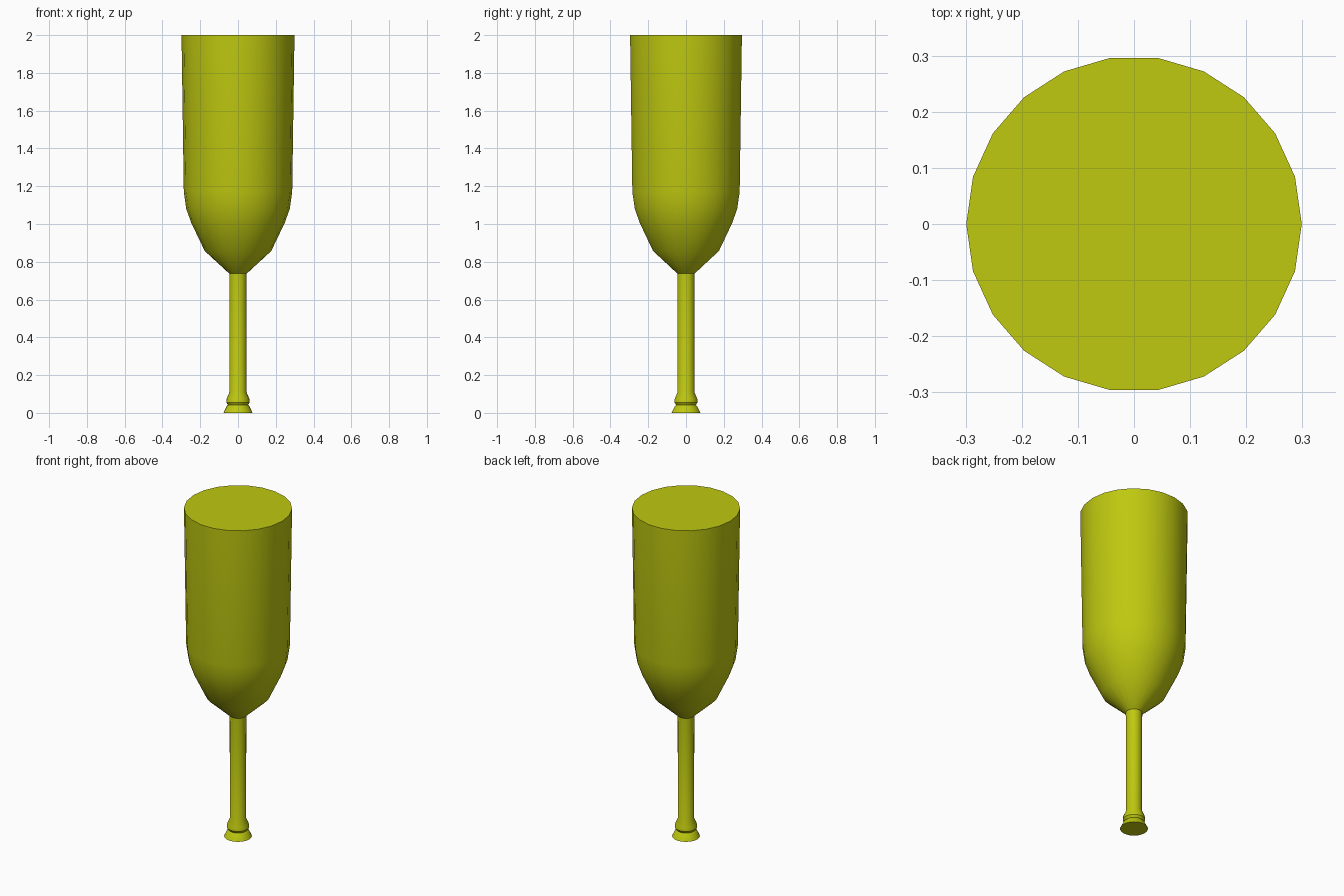
import bpy, bmesh, math

if "Cube" in bpy.data.objects:
    bpy.data.objects.remove(bpy.data.objects["Cube"])

SIDES = 22

mat = bpy.data.materials.new("yellow_green")
mat.diffuse_color = (0.52, 0.58, 0.005, 1)
mat.use_nodes = True
mat.node_tree.nodes["Principled BSDF"].inputs["Base Color"].default_value = mat.diffuse_color


def lathe(name, profile):
    """Closed solid of revolution from (radius, z) rings, bottom to top."""
    bm = bmesh.new()
    rings = []
    for r, z in profile:
        rings.append([bm.verts.new((r * math.cos(2 * math.pi * i / SIDES),
                                    r * math.sin(2 * math.pi * i / SIDES), z))
                      for i in range(SIDES)])
    for a, b in zip(rings, rings[1:]):
        for i in range(SIDES):
            j = (i + 1) % SIDES
            bm.faces.new((a[i], a[j], b[j], b[i]))
    bm.faces.new(rings[0][::-1])
    bm.faces.new(rings[-1])
    mesh = bpy.data.meshes.new(name)
    bm.to_mesh(mesh)
    bm.free()
    mesh.materials.append(mat)
    obj = bpy.data.objects.new(name, mesh)
    bpy.context.collection.objects.link(obj)
    bpy.ops.object.select_all(action='DESELECT')
    obj.select_set(True)
    bpy.context.view_layer.objects.active = obj
    bpy.ops.object.shade_smooth_by_angle(angle=math.radians(35))


# One continuous goblet: small foot, collar, stem, tapered bowl, flat top
lathe("goblet", [
    (0.077, 0.0), (0.060, 0.035),                  # foot
    (0.053, 0.042), (0.062, 0.056), (0.060, 0.075),  # collar
    (0.045, 0.11), (0.046, 0.738),                 # stem
    (0.050, 0.741), (0.176, 0.857), (0.247, 1.005),  # bowl base
    (0.274, 1.08), (0.287, 1.17), (0.299, 2.0),    # bowl wall
])
